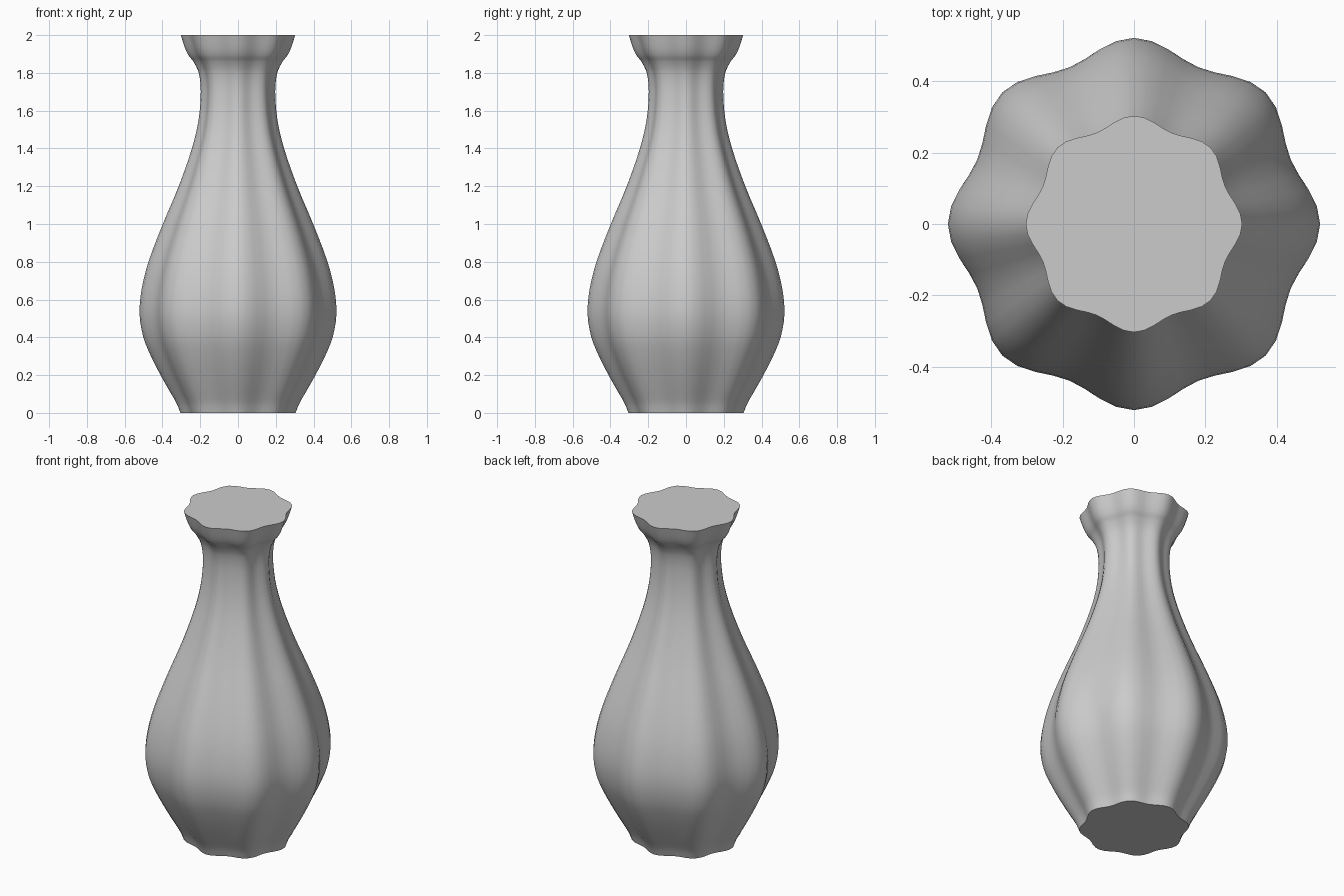
import bpy, bmesh, math

if "Cube" in bpy.data.objects:
    bpy.data.objects.remove(bpy.data.objects["Cube"])

SEG, LOBES, FLUTE = 64, 8, 0.047

# Silhouette at the lobe crests: (height, radius)
PROFILE = [(0, .305), (.05, .325), (.12, .365), (.2, .41), (.3, .461), (.4, .501),
           (.52, .521), (.65, .511), (.8, .474), (1.0, .398), (1.2, .314),
           (1.4, .244), (1.55, .209), (1.7, .197), (1.8, .208), (1.86, .236),
           (1.89, .26), (1.93, .28), (2.0, .303)]


def smooth_profile(pts, steps=3):
    """Cubic interpolation of radius over height."""
    n = len(pts)
    slope = []
    for i in range(n):
        a, b = pts[max(i - 1, 0)], pts[min(i + 1, n - 1)]
        slope.append((b[1] - a[1]) / (b[0] - a[0]))
    out = []
    for i in range(n - 1):
        (z0, r0), (z1, r1) = pts[i], pts[i + 1]
        h = z1 - z0
        for k in range(steps):
            t = k / steps
            r = ((2*t**3 - 3*t**2 + 1) * r0 + (t**3 - 2*t**2 + t) * h * slope[i]
                 + (3*t**2 - 2*t**3) * r1 + (t**3 - t**2) * h * slope[i + 1])
            out.append((z0 + t * h, r))
    return out + [pts[-1]]


# Fluted vase body, lofted from lobed rings
bm = bmesh.new()
rings = []
for z, r in smooth_profile(PROFILE):
    ring = []
    for i in range(SEG):
        a = 2 * math.pi * i / SEG
        rad = r * (1 + FLUTE * math.cos(LOBES * a)) / (1 + FLUTE)
        ring.append(bm.verts.new((rad * math.cos(a), rad * math.sin(a), z)))
    rings.append(ring)
for lo, hi in zip(rings, rings[1:]):
    for i in range(SEG):
        j = (i + 1) % SEG
        bm.faces.new((lo[i], lo[j], hi[j], hi[i]))

# Flat base and flat closed top
bm.faces.new(rings[0][::-1])
bm.faces.new(rings[-1])

mesh = bpy.data.meshes.new("fluted_vase")
bm.to_mesh(mesh)
bm.free()
vase = bpy.data.objects.new("fluted_vase", mesh)
bpy.context.collection.objects.link(vase)

# Smooth sides, crisp base and lip edges
bpy.context.view_layer.objects.active = vase
vase.select_set(True)
bpy.ops.object.shade_smooth_by_angle(angle=math.radians(40))
